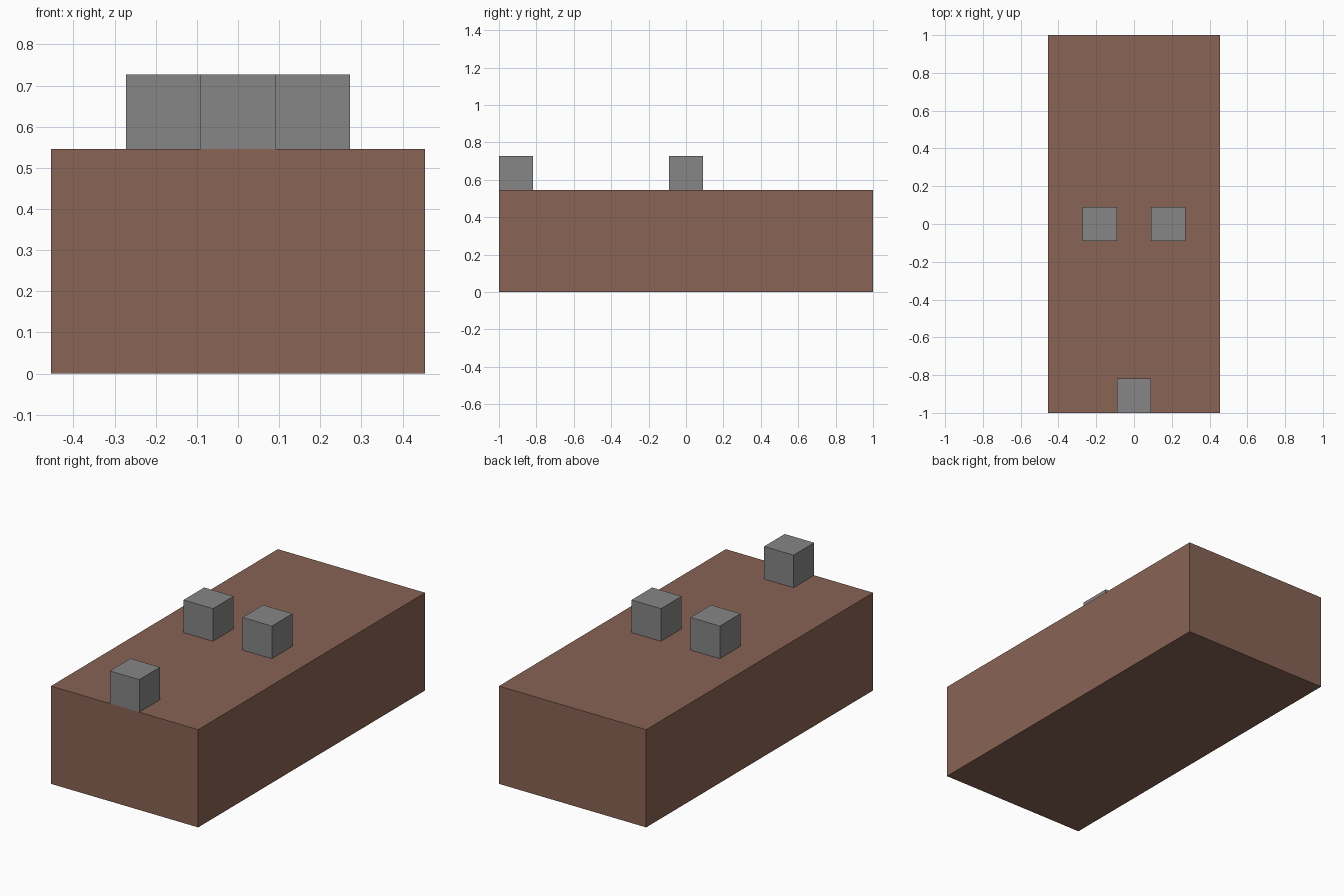
import bpy

# Remove the default object
cube = bpy.data.objects.get("Cube")
if cube:
    bpy.data.objects.remove(cube, do_unlink=True)

U = 1 / 11  # one module: the block is 10 x 22 x 6 modules


def material(name, rgb):
    mat = bpy.data.materials.new(name)
    mat.use_nodes = True
    color = (*rgb, 1)
    mat.diffuse_color = color
    mat.node_tree.nodes["Principled BSDF"].inputs["Base Color"].default_value = color
    return mat


def box(name, size, base, mat):
    """Box of the given size, standing on the base point, in modules."""
    x, y, z = base
    bpy.ops.mesh.primitive_cube_add(size=1, location=(x * U, y * U, (z + size[2] / 2) * U))
    obj = bpy.context.object
    obj.name = name
    obj.scale = [s * U for s in size]
    bpy.ops.object.transform_apply(location=False, rotation=False, scale=True)
    obj.data.materials.append(mat)
    return obj


brown = material("brown", (0.25, 0.126, 0.09))
grey = material("grey", (0.24, 0.24, 0.24))

# Main block
LENGTH, HEIGHT, STUD = 22, 6, 2
box("body_block", (10, LENGTH, HEIGHT), (0, 0, 0), brown)

# Pair of cubes at the middle, one flush with the front edge
for side, name in ((1, "left_cube"), (-1, "right_cube")):
    box(name, (STUD,) * 3, (side * STUD, 0, HEIGHT), grey)
box("front_cube", (STUD,) * 3, (0, (STUD - LENGTH) / 2, HEIGHT), grey)
